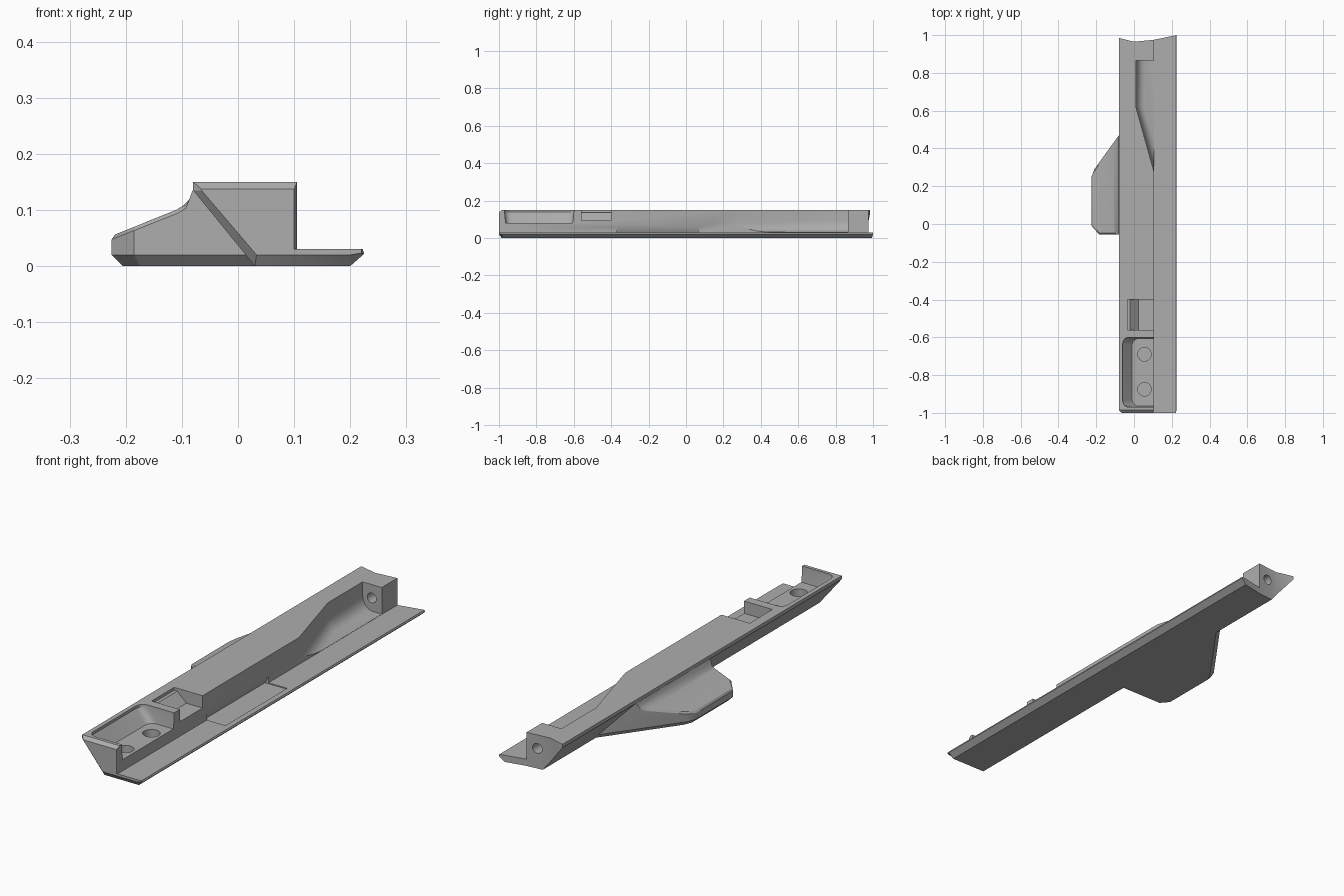
import bpy, bmesh, math

cube = bpy.data.objects.get("Cube")
if cube:
    bpy.data.objects.remove(cube, do_unlink=True)

grey = bpy.data.materials.new("mid_grey")
grey.use_nodes = True
grey.diffuse_color = (0.42, 0.42, 0.42, 1)
grey.node_tree.nodes["Principled BSDF"].inputs["Base Color"].default_value = grey.diffuse_color


def loft(name, loops):
    """Solid through equal-length point loops, capped at both ends."""
    bm = bmesh.new()
    rows = [[bm.verts.new(p) for p in loop] for loop in loops]
    n = len(rows[0])
    for a, b in zip(rows, rows[1:]):
        for i in range(n):
            j = (i + 1) % n
            bm.faces.new((a[i], a[j], b[j], b[i]))
    bm.faces.new(rows[0])
    bm.faces.new(rows[-1])
    bmesh.ops.recalc_face_normals(bm, faces=bm.faces)
    mesh = bpy.data.meshes.new(name)
    bm.to_mesh(mesh)
    bm.free()
    obj = bpy.data.objects.new(name, mesh)
    bpy.context.collection.objects.link(obj)
    mesh.materials.append(grey)
    return obj


def along_y(profile, y):
    return [(x, y, z) for x, z in profile]


def at_z(plan, z):
    return [(x, y, z) for x, y in plan]


def circle(cx, cy, r, n=32):
    return [(cx + r * math.cos(i * math.tau / n), cy + r * math.sin(i * math.tau / n)) for i in range(n)]


def combine(target, tool, operation="DIFFERENCE"):
    mod = target.modifiers.new("combine", "BOOLEAN")
    mod.operation, mod.object, mod.solver = operation, tool, "EXACT"
    bpy.ops.object.select_all(action="DESELECT")
    bpy.context.view_layer.objects.active = target
    target.select_set(True)
    bpy.ops.object.modifier_apply(modifier=mod.name)
    bpy.data.objects.remove(tool, do_unlink=True)


# Main rail: block with slanted underside and thin side plate, bevelled front end
section = [(0.03, 0), (0.2, 0), (0.225, 0.022), (0.222, 0.03), (0.105, 0.03),
           (0.105, 0.15), (-0.08, 0.15), (-0.08, 0.135)]
front_section = [(0.033, 0.02), (0.2, 0.02), (0.22, 0.023), (0.22, 0.03), (0.1, 0.03),
                 (0.1, 0.137), (-0.065, 0.137), (-0.065, 0.135)]
rail = loft("rail_body", [along_y(front_section, -1), along_y(section, -0.985), along_y(section, 1.1)])

# Side wing: plan shape trimmed by a sloping top that sweeps up into the rail
plan = [(0.05, 0.65), (-0.21, 0.29), (-0.225, 0.25), (-0.225, -0.01), (-0.185, -0.055), (0.05, -0.055)]
plan_low = [(0.05, 0.62), (-0.19, 0.287), (-0.205, 0.25), (-0.205, 0), (-0.175, -0.035), (0.05, -0.035)]
wing = loft("side_wing", [at_z(plan_low, 0), at_z(plan, 0.02), at_z(plan, 0.3)])
slope = [(-0.3, -0.1), (-0.3, 0.024), (-0.11, 0.1), (-0.097, 0.108), (-0.087, 0.119),
         (-0.081, 0.135), (-0.06, 0.135), (0.05, 0), (0.05, -0.1)]
combine(wing, loft("wing_top_cutter", [along_y(slope, -0.5), along_y(slope, 1)]), "INTERSECT")

# Bevel the wing's upper rim
bm = bmesh.new()
bm.from_mesh(wing.data)
bm.normal_update()
rim = []
for e in bm.edges:
    if len(e.link_faces) == 2 and all(v.co.x < -0.084 for v in e.verts):
        low, high = sorted(f.normal.z for f in e.link_faces)
        if abs(low) < 0.1 and high > 0.3:
            rim.append(e)
bmesh.ops.bevel(bm, geom=rim, offset=0.012, segments=1, affect="EDGES", clamp_overlap=True)
bm.to_mesh(wing.data)
bm.free()
combine(rail, wing, "UNION")

# Shallow V-shaped back end
back = [(-0.3, 1.04), (-0.08, 0.985), (0, 0.965), (0.105, 0.975), (0.225, 1), (0.3, 1.02),
        (0.3, 1.2), (-0.3, 1.2)]
combine(rail, loft("back_cutter", [at_z(back, -0.1), at_z(back, 0.3)]))

# Long side pocket, its inner wall curving into the floor
def pocket_plan(shift):
    return [(0.15, 0.865), (0.01 + shift, 0.865), (0.01 + shift, 0.62), (0.105 + shift, 0.28),
            (0.15 + shift, 0.12)]

curve = [(0.045, 0.031), (0.028, 0.037), (0.014, 0.049), (0.004, 0.068), (0, 0.09), (0, 0.2)]
combine(rail, loft("side_pocket_cutter", [at_z(pocket_plan(s), z) for s, z in curve]))

# Hole through the back post
hole = circle(0.055, 0.09, 0.022)
combine(rail, loft("post_hole_cutter", [along_y(hole, 0.84), along_y(hole, 1.1)]))

# Front tray with a sloping inner wall and rounded corners, open on the side
def tray_plan(left, inset):
    pts = [(0.15, -0.97 + inset)]
    r = 0.035
    for cy, start in ((-0.97 + inset + r, 270), (-0.6 - inset - r, 180)):
        for k in range(6):
            a = math.radians(start - k * 18)
            pts.append((left + r + r * math.cos(a), cy + r * math.sin(a)))
    return pts + [(0.15, -0.6 - inset)]

combine(rail, loft("tray_cutter", [at_z(tray_plan(-0.01, 0.006), 0.08),
                                   at_z(tray_plan(-0.06, 0), 0.138),
                                   at_z(tray_plan(-0.06, 0), 0.2)]))

# Two round sockets in the tray floor
for y in (-0.69, -0.875):
    socket = circle(0.055, y, 0.036)
    combine(rail, loft("socket_cutter", [at_z(socket, 0.035), at_z(socket, 0.1)]))

# Small notch with a ramp
notch = [(0.15, 0.095), (0.025, 0.095), (-0.02, 0.137), (-0.035, 0.137), (-0.035, 0.2), (0.15, 0.2)]
combine(rail, loft("notch_cutter", [along_y(notch, -0.56), along_y(notch, -0.4)]))

# Shallow plate recess running into an undercut of the wall
slot = [(0.197, 0.026), (0.197, 0.058), (0.105, 0.058), (0.088, 0.026)]
combine(rail, loft("slot_cutter", [along_y(slot, -0.37), along_y(slot, 0.065)]))

# Smooth curved walls, keep corners crisp
bpy.context.view_layer.objects.active = rail
rail.select_set(True)
bpy.ops.object.shade_smooth_by_angle(angle=math.radians(28))
